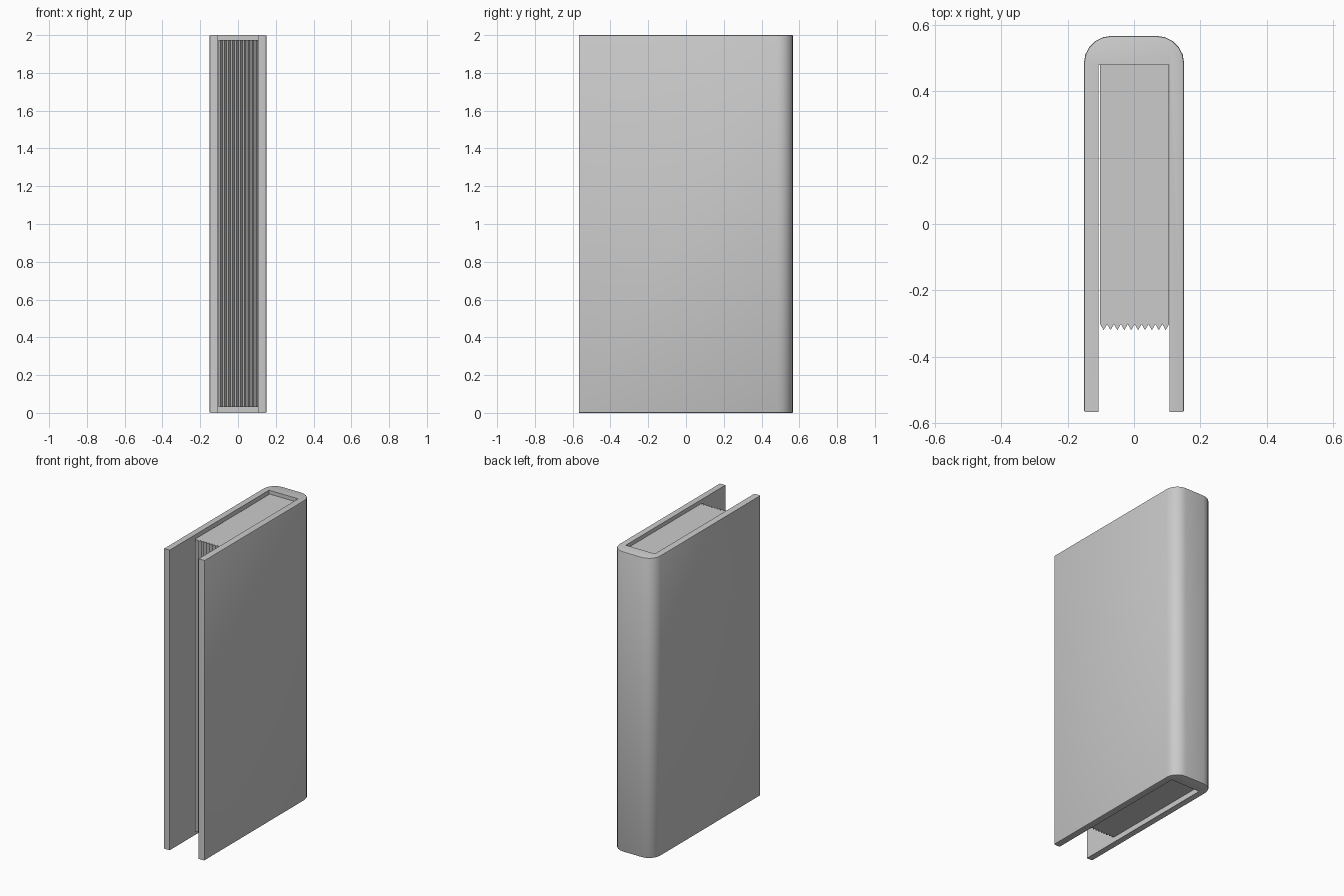
import bpy, bmesh, math

if "Cube" in bpy.data.objects:
    bpy.data.objects.remove(bpy.data.objects["Cube"])


def extrude_profile(name, points, z0, z1, bevel_test=None):
    """Extrude a closed xy outline from z0 to z1, optionally softening chosen sharp edges."""
    bm = bmesh.new()
    face = bm.faces.new([bm.verts.new((x, y, z0)) for x, y in points])
    ext = bmesh.ops.extrude_face_region(bm, geom=[face])
    top = [v for v in ext["geom"] if isinstance(v, bmesh.types.BMVert)]
    bmesh.ops.translate(bm, verts=top, vec=(0, 0, z1 - z0))
    bmesh.ops.recalc_face_normals(bm, faces=bm.faces[:])
    if bevel_test:
        edges = [e for e in bm.edges
                 if e.calc_face_angle(0) > math.radians(60)
                 and all(bevel_test(v.co) for v in e.verts)]
        bmesh.ops.bevel(bm, geom=edges, offset=0.006, segments=2,
                        profile=0.5, affect='EDGES')
    mesh = bpy.data.meshes.new(name)
    bm.to_mesh(mesh)
    bm.free()
    obj = bpy.data.objects.new(name, mesh)
    bpy.context.collection.objects.link(obj)
    return obj


# Cover: U-shaped outline with a rounded spine at the back
W, D = 0.151, 0.567
INNER_W, INNER_Y = 0.107, 0.48
R, STEPS = 0.082, 5
arc = [(W - R + R * math.cos(a), D - R + R * math.sin(a))
       for a in (math.pi / 2 * i / STEPS for i in range(STEPS + 1))]
half = [(INNER_W, INNER_Y), (INNER_W, -D), (W, -D)] + arc
cover = extrude_profile("cover", half + [(-x, y) for x, y in reversed(half)], 0, 2,
                        lambda c: abs(c.x) > 0.14 or c.y > 0.483)
bpy.context.view_layer.objects.active = cover
cover.select_set(True)
bpy.ops.object.shade_smooth_by_angle(angle=math.radians(35))

# Page block: zigzag fore-edge recessed between the covers
X0, X1, TEETH = -0.102, 0.106, 10
zigzag = [(X0 + (X1 - X0) * i / (2 * TEETH), -0.302 if i % 2 == 0 else -0.32)
          for i in range(2 * TEETH + 1)]
extrude_profile("pages", zigzag + [(X1, INNER_Y), (X0, INNER_Y)], 0.03, 1.975)
